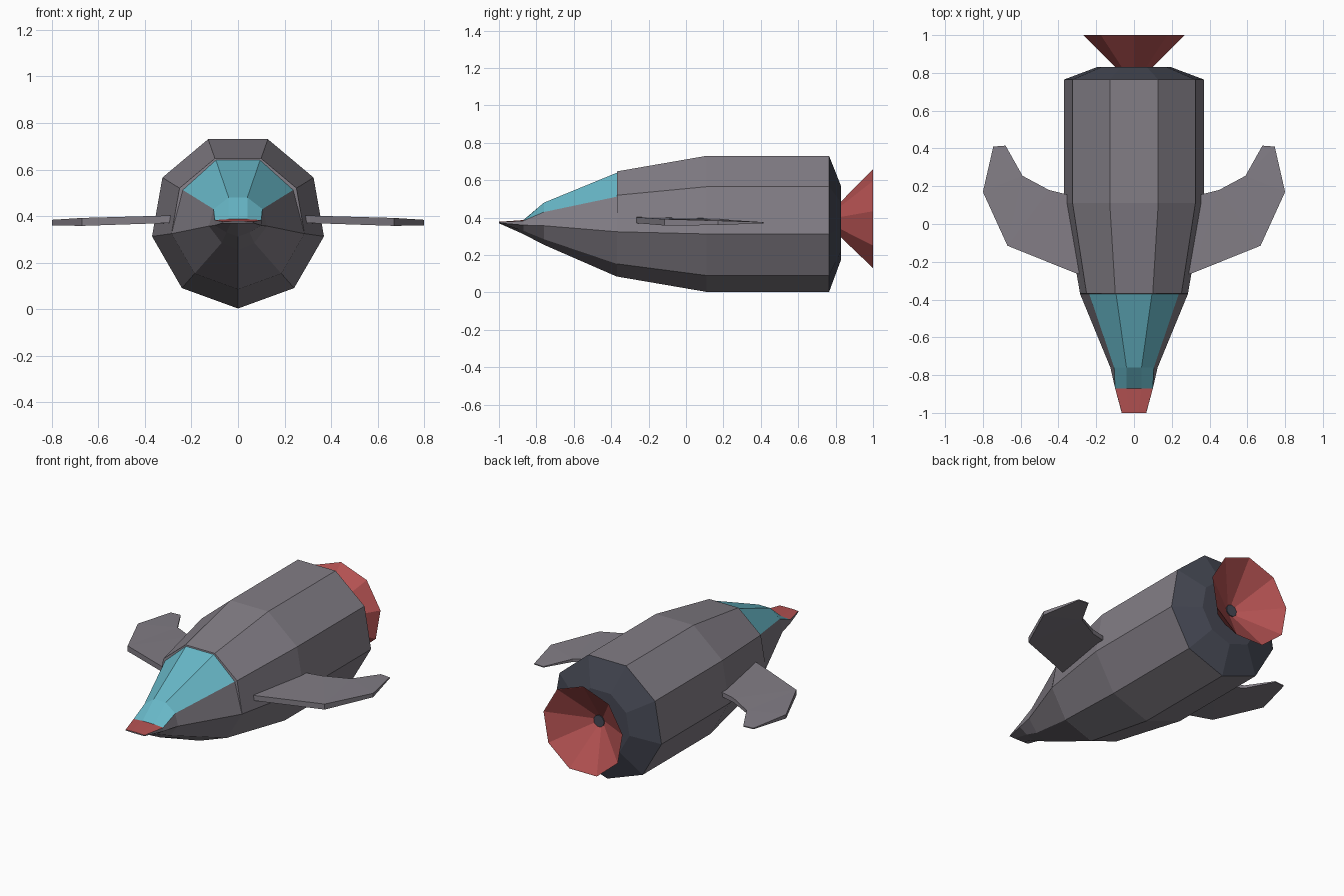
import bpy, bmesh, math

if "Cube" in bpy.data.objects:
    bpy.data.objects.remove(bpy.data.objects["Cube"])

SIDES = 9


def material(name, r, g, b):
    m = bpy.data.materials.new(name)
    m.diffuse_color = (r, g, b, 1)
    m.use_nodes = True
    m.node_tree.nodes["Principled BSDF"].inputs["Base Color"].default_value = m.diffuse_color
    return m


GREY = material("hull grey", 0.223, 0.205, 0.235)
CYAN = material("canopy cyan", 0.138, 0.479, 0.578)
RED = material("trim red", 0.456, 0.084, 0.084)
DARK = material("engine dark", 0.061, 0.066, 0.089)


def half_ring(r, c=0.378):
    """Half a nonagon (x, z), from the bottom vertex up to the flat top."""
    return [(r * math.sin(math.radians(40 * i)), c - r * math.cos(math.radians(40 * i)))
            for i in range(5)]


def full(half):
    return half + [(-x, z) for x, z in reversed(half[1:])]


def loft(name, rings, mats, rule, cap_start=True, cap_end=True):
    """Skin rings [(y, points)]; rule(segment, side) gives the material index."""
    bm = bmesh.new()
    loops = [[bm.verts.new((x, y, z)) for x, z in pts] for y, pts in rings]
    n = len(loops[0])
    for s in range(len(loops) - 1):
        a, b = loops[s], loops[s + 1]
        for i in range(n):
            j = (i + 1) % n
            bm.faces.new((a[i], a[j], b[j], b[i])).material_index = rule(s, i)
    if cap_start:
        bm.faces.new(loops[0]).material_index = rule(0, 0)
    if cap_end:
        bm.faces.new(loops[-1]).material_index = rule(len(loops) - 2, 0)
    bmesh.ops.remove_doubles(bm, verts=bm.verts, dist=0.0005)
    bmesh.ops.recalc_face_normals(bm, faces=bm.faces)
    me = bpy.data.meshes.new(name)
    bm.to_mesh(me)
    bm.free()
    ob = bpy.data.objects.new(name, me)
    bpy.context.collection.objects.link(ob)
    for m in mats:
        me.materials.append(m)
    return ob


# Hull: nose to tail, with the canopy stepped slightly into the upper sides
front = half_ring(0.29, 0.375)
nose = [(0, 0.370), (0.03, 0.370), (0.065, 0.371), (0.064, 0.376), (0.025, 0.378)]
tip = [(0, 0.312), (0.05, 0.330), (0.10, 0.360), (0.10, 0.383), (0.04, 0.387)]
neck = [(0, 0.255), (0.07, 0.285), (0.125, 0.357), (0.105, 0.430), (0.04, 0.480)]
canopy_back = front[:3] + [(0.237, 0.512), (0.095, 0.64)]
hull_rings = [(-1.0, nose), (-0.87, tip), (-0.76, neck), (-0.37, canopy_back),
              (-0.368, front), (0.11, half_ring(0.375)), (0.765, half_ring(0.375)),
              (0.83, half_ring(0.2))]


def hull_colour(seg, side):
    upper = side in (3, 4, 5)
    if seg == 0 and upper:
        return 2
    if seg in (1, 2) and upper:
        return 1
    return 3 if seg == 6 else 0


loft("hull", [(y, full(h)) for y, h in hull_rings], [GREY, CYAN, RED, DARK], hull_colour)


# Engine nozzle: open flared cone with a dark port at its centre
def ring(r, c=0.387):
    return [(r * math.sin(2 * math.pi * i / SIDES), c + r * math.cos(2 * math.pi * i / SIDES))
            for i in range(SIDES)]


loft("engine_nozzle", [(0.82, ring(0.09)), (1.0, ring(0.273)), (0.998, ring(0.268)),
                       (0.84, ring(0.035))], [RED], lambda s, i: 0)
loft("engine_port", [(0.835, ring(0.036)), (0.846, ring(0.036))], [DARK], lambda s, i: 0)

# Wings: swept outline with (x, y, bottom z, top z), mirrored across the hull
outline = [(0.25, -0.275, 0.372, 0.404), (0.31, -0.26, 0.370, 0.402),
           (0.67, -0.115, 0.358, 0.392), (0.80, 0.17, 0.360, 0.384),
           (0.745, 0.41, 0.370, 0.376), (0.68, 0.415, 0.370, 0.376),
           (0.59, 0.255, 0.368, 0.386), (0.45, 0.18, 0.367, 0.394),
           (0.25, 0.13, 0.368, 0.398)]
bm = bmesh.new()
low = [bm.verts.new((x, y, a)) for x, y, a, b in outline]
high = [bm.verts.new((x, y, b)) for x, y, a, b in outline]
caps = [bm.faces.new(low), bm.faces.new(high)]
for i in range(len(outline)):
    j = (i + 1) % len(outline)
    bm.faces.new((low[i], low[j], high[j], high[i]))
bmesh.ops.triangulate(bm, faces=caps)
bmesh.ops.recalc_face_normals(bm, faces=bm.faces)
mesh = bpy.data.meshes.new("wings")
bm.to_mesh(mesh)
bm.free()
mesh.materials.append(GREY)
wings = bpy.data.objects.new("wings", mesh)
bpy.context.collection.objects.link(wings)
wings.modifiers.new("mirror", 'MIRROR')
